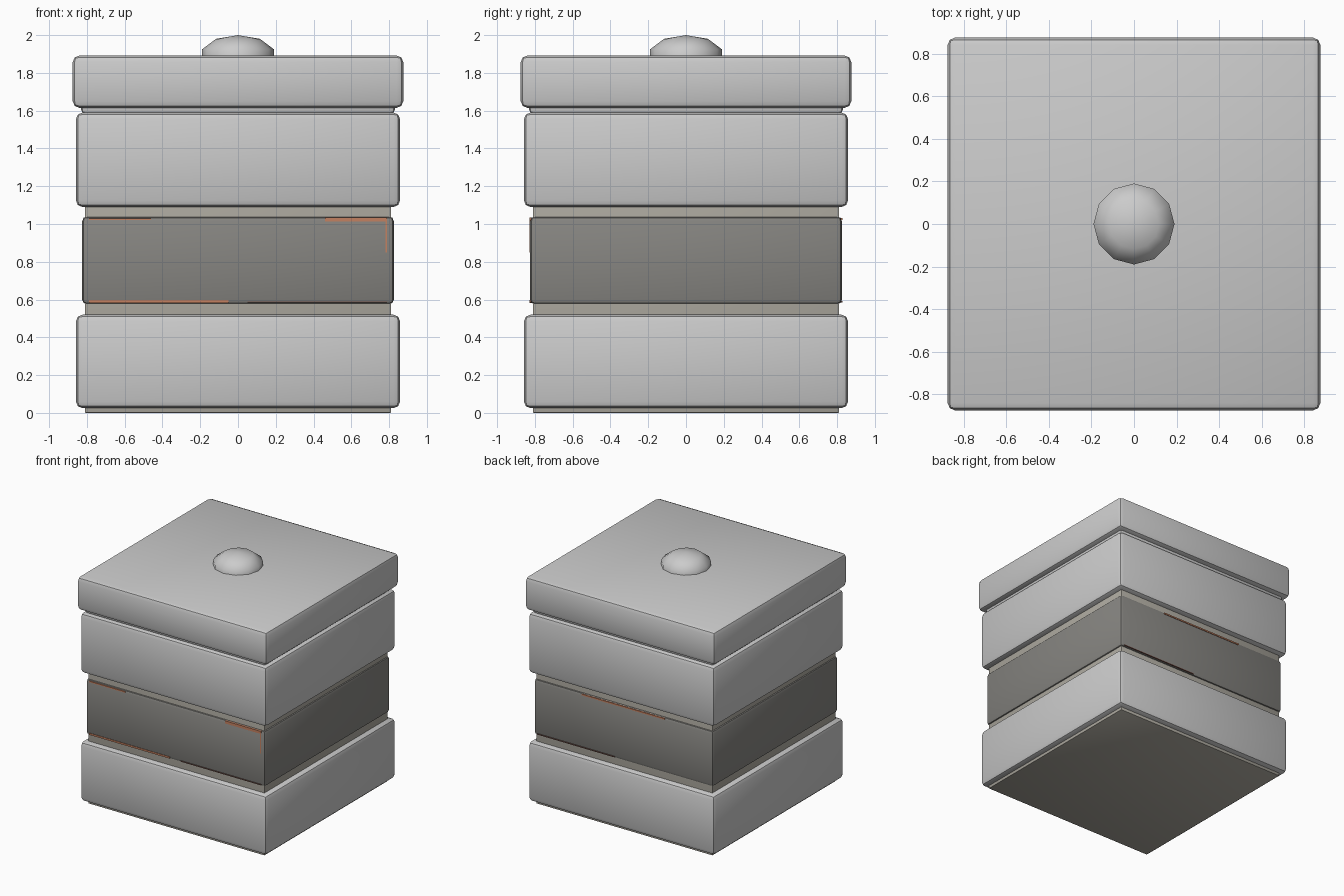
import bpy, bmesh, math

if "Cube" in bpy.data.objects:
    bpy.data.objects.remove(bpy.data.objects["Cube"])

def material(name, rgb):
    m = bpy.data.materials.new(name)
    m.diffuse_color = (*rgb, 1)
    m.use_nodes = True
    m.node_tree.nodes["Principled BSDF"].inputs["Base Color"].default_value = m.diffuse_color
    return m

tan = material("pale_core", (0.42, 0.40, 0.35))
dark = material("dark_band", (0.24, 0.235, 0.22))
rust = material("rust", (0.55, 0.22, 0.12))
dull = material("dull_rust", (0.2, 0.1, 0.08))

def box(name, x, y, z, bevel=0, mat=None, segments=2):
    """Box from (min, max) ranges with an optional rounded edge."""
    lo, hi = zip(x, y, z)
    bpy.ops.mesh.primitive_cube_add(size=1, location=[(a + b) / 2 for a, b in zip(lo, hi)])
    o = bpy.context.object
    o.name = name
    o.scale = [b - a for a, b in zip(lo, hi)]
    bpy.ops.object.transform_apply(location=False, rotation=False, scale=True)
    if mat:
        o.data.materials.append(mat)
    if bevel:
        mod = o.modifiers.new("bevel", "BEVEL")
        mod.width = bevel
        mod.segments = segments
        bpy.ops.object.modifier_apply(modifier="bevel")
        bpy.ops.object.shade_smooth_by_angle(angle=math.radians(30))
    return o

def slab(name, half, z0, z1, bevel=0, mat=None):
    return box(name, (-half, half), (-half, half), (z0, z1), bevel, mat)

# inner core and stacked slabs
slab("core", 0.81, 0, 1.60, 0.004, tan)
slab("lower_slab", 0.858, 0.025, 0.52, 0.035)
slab("middle_slab", 0.825, 0.575, 1.04, 0.025, dark)
slab("upper_slab", 0.858, 1.09, 1.59, 0.035)
slab("lid_neck", 0.83, 1.585, 1.64, 0.02)
slab("lid", 0.875, 1.615, 1.892, 0.035)

# twelve-sided knob turned from a short profile
bm = bmesh.new()
profile = [(0.19, 1.87), (0.19, 1.925), (0.117, 1.98)]
n = 12
rings = [[bm.verts.new((r * math.cos(2 * math.pi * i / n), r * math.sin(2 * math.pi * i / n), z))
          for i in range(n)] for r, z in profile]
tip = bm.verts.new((0, 0, 2.0))
for i in range(n):
    j = (i + 1) % n
    for a, b in zip(rings, rings[1:]):
        bm.faces.new((a[i], a[j], b[j], b[i]))
    bm.faces.new((rings[-1][i], rings[-1][j], tip))
bm.faces.new(rings[0][::-1])
mesh = bpy.data.meshes.new("knob")
bm.to_mesh(mesh)
bm.free()
knob = bpy.data.objects.new("knob", mesh)
bpy.context.collection.objects.link(knob)
bpy.context.view_layer.objects.active = knob
bpy.ops.object.select_all(action="DESELECT")
knob.select_set(True)
bpy.ops.object.shade_smooth_by_angle(angle=math.radians(60))

# rust streaks along the edges of the middle slab
front, back = (-0.828, -0.80), (0.80, 0.828)
streaks = [
    ("front_top_left", (-0.79, -0.46), front, (1.02, 1.03), rust),
    ("front_top_right", (0.46, 0.79), front, (1.012, 1.034), rust),
    ("front_side", (0.78, 0.79), front, (0.85, 1.012), rust),
    ("front_bottom_left", (-0.79, -0.05), front, (0.583, 0.597), rust),
    ("front_bottom_right", (0.05, 0.79), front, (0.585, 0.591), dull),
    ("back_top", (-0.38, 0.38), back, (1.02, 1.032), rust),
    ("back_bottom", (0.08, 0.79), back, (0.585, 0.592), dull),
]
for name, x, y, z, mat in streaks:
    box("rust_streak_" + name, x, y, z, 0, mat)
